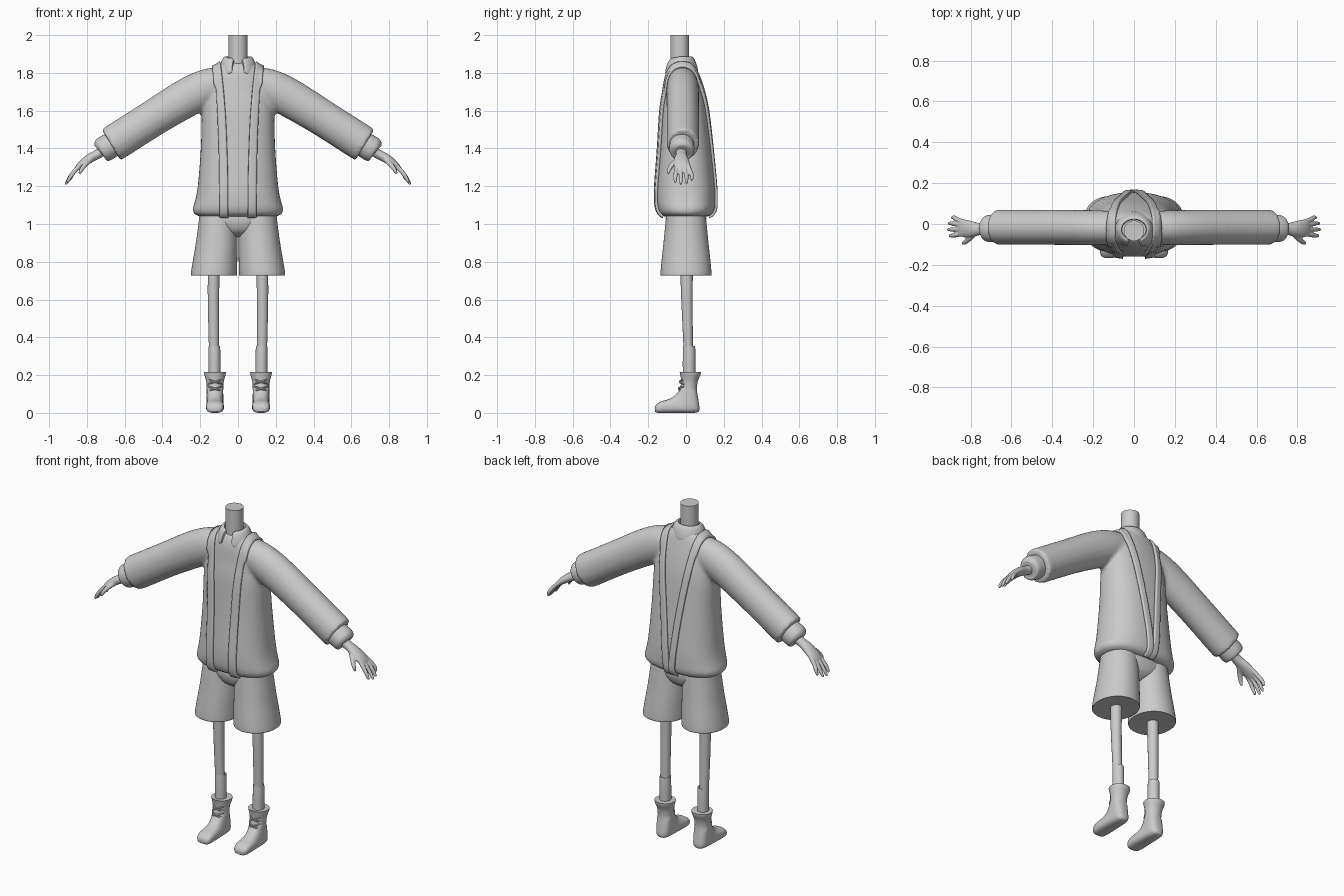
import bpy, bmesh
from math import sin, cos, pi, radians, copysign
from mathutils import Vector

X, Y, Z = Vector((1, 0, 0)), Vector((0, 1, 0)), Vector((0, 0, 1))


def interp(keys, n):
    """Catmull-Rom interpolation of equal-length tuples, n steps per span."""
    pts = [Vector(k) for k in keys]
    out = []
    for i in range(len(pts) - 1):
        a, b, c, d = pts[max(i - 1, 0)], pts[i], pts[i + 1], pts[min(i + 2, len(pts) - 1)]
        for s in range(n):
            t = s / n
            out.append(0.5 * (2 * b + (c - a) * t + (2 * a - 5 * b + 4 * c - d) * t ** 2
                              + (3 * b - a - 3 * c + d) * t ** 3))
    return out + [pts[-1]]


def ring(c, u, v, n=32, e=2.0):
    """Superellipse loop around c spanned by half-axes u and v."""
    p = 2 / e
    f = lambda q: copysign(abs(q) ** p, q)
    return [c + u * f(cos(2 * pi * i / n)) + v * f(sin(2 * pi * i / n)) for i in range(n)]


def loft(bm, rings):
    vs = [[bm.verts.new(p) for p in r] for r in rings]
    n = len(vs[0])
    for a, b in zip(vs, vs[1:]):
        for i in range(n):
            j = (i + 1) % n
            bm.faces.new((a[i], a[j], b[j], b[i]))
    bm.faces.new(vs[0])
    bm.faces.new(vs[-1])


def tube(bm, keys, steps=4, n=32, e=2.0, flat=False):
    """Keys are (x, y, z, radius across, radius in y); flat keeps rings level."""
    ks = interp(keys, steps)
    cs = [Vector(k[:3]) for k in ks]
    rings = []
    for i, k in enumerate(ks):
        t = Z if flat else (cs[min(i + 1, len(cs) - 1)] - cs[max(i - 1, 0)]).normalized()
        side = (Y - t * t.y).normalized()
        rings.append(ring(cs[i], side.cross(t) * k[3], side * k[4], n, e))
    loft(bm, rings)


def finish(name, bm, mirror=True, voxel=0, smooth=0):
    bmesh.ops.recalc_face_normals(bm, faces=bm.faces[:])
    me = bpy.data.meshes.new(name)
    bm.to_mesh(me)
    bm.free()
    ob = bpy.data.objects.new(name, me)
    bpy.context.collection.objects.link(ob)
    bpy.ops.object.select_all(action='DESELECT')
    ob.select_set(True)
    bpy.context.view_layer.objects.active = ob
    bpy.ops.object.shade_smooth_by_angle(angle=radians(40))
    if mirror:
        m = ob.modifiers.new("mirror", 'MIRROR')
        m.use_mirror_merge = False
    if voxel:
        r = ob.modifiers.new("blend", 'REMESH')
        r.mode, r.voxel_size, r.use_smooth_shade = 'VOXEL', voxel, True
        s = ob.modifiers.new("soften", 'SMOOTH')
        s.factor, s.iterations = 0.5, smooth
    return ob


# Sweater: torso blended with the two sleeves
bm = bmesh.new()
tube(bm, [(0, -.02, 1.86, .07, .05), (0, -.02, 1.84, .105, .072), (0, -.02, 1.79, .14, .09),
          (0, -.013, 1.7, .172, .108), (0, -.01, 1.6, .19, .124), (0, -.005, 1.4, .197, .14),
          (0, -.003, 1.2, .213, .156), (0, -.002, 1.12, .228, .157), (0, 0, 1.078, .24, .152),
          (0, 0, 1.052, .23, .138), (0, 0, 1.038, .195, .11)], 5, 56, 2.4, True)
tube(bm, [(.06, -.018, 1.755, .08, .075), (.14, -.018, 1.73, .097, .083), (.21, -.018, 1.70, .103, .086),
          (.3, -.017, 1.652, .102, .086), (.45, -.016, 1.56, .097, .086), (.645, -.016, 1.436, .097, .086),
          (.672, -.016, 1.419, .095, .084)], 5, 40)
sweater = finish("sweater", bm, True, 0.011, 5)

# Knitted cuffs
bm = bmesh.new()
tube(bm, [(.64, -.022, 1.438, .062, .062), (.675, -.022, 1.416, .067, .066), (.712, -.022, 1.394, .067, .066),
          (.727, -.022, 1.385, .058, .057), (.731, -.022, 1.382, .04, .04)], 4)
finish("cuff", bm)

# Hands: palm, four fingers and a thumb
bm = bmesh.new()
tube(bm, [(.70, -.025, 1.395, .027, .031), (.75, -.025, 1.366, .025, .029), (.79, -.025, 1.344, .024, .038),
          (.83, -.022, 1.315, .019, .043), (.855, -.02, 1.292, .012, .038)], 4, 24)
for y0, y1, r in [(-.048, -.057, 0), (-.028, -.027, .008), (-.008, .003, .004), (.01, .031, -.012)]:
    tube(bm, [(.83, y0, 1.315, .012, .012), (.862, (y0 + y1) / 2, 1.283, .012, .0115),
              (.886 + r / 2, y1, 1.252 - r / 2, .011, .0105), (.901 + r, y1, 1.224 - r, .008, .008),
              (.904 + r, y1, 1.217 - r, .004, .004)], 3, 12)
tube(bm, [(.775, -.038, 1.345, .015, .015), (.805, -.07, 1.318, .013, .014), (.829, -.09, 1.287, .011, .011),
          (.84, -.093, 1.265, .006, .006)], 3, 12)
finish("hand", bm, True, 0.0045, 3)

# Neck
bm = bmesh.new()
tube(bm, [(0, -.033, 1.76, .05, .05), (0, -.033, 2, .05, .05)], 1)
finish("neck", bm, False)

# Stand-up collar, open at the front
bm = bmesh.new()
rings = []
for i in range(41):
    a = radians(-90 + 20 + i * 8)
    d = Vector((cos(a), sin(a), 0))
    front = max(0, -d.y)
    c = Vector((.08 * d.x, -.028 + .07 * d.y, 1.846 - .012 * front))
    end = .75 if i in (0, 40) else 1
    rings.append(ring(c, (Z * .042 - d * .014) * end, d * .014 * end, 20, 2.4))
loft(bm, rings)
finish("collar", bm, False)

# Straps: down the front, over the shoulders, meeting in a V at the back
path = interp([(.074, -.12, 1.04, .023), (.076, -.165, 1.09, .023), (.08, -.165, 1.3, .024),
               (.092, -.145, 1.6, .023), (.112, -.11, 1.8, .021), (.12, -.02, 1.87, .02),
               (.106, .065, 1.8, .02), (.078, .115, 1.6, .019), (.05, .14, 1.4, .018),
               (.028, .16, 1.2, .018), (.018, .16, 1.09, .018), (.016, .12, 1.04, .016)], 8)
bm = bmesh.new()
rows = [[bm.verts.new(Vector(p[:3]) + X * p[3] * s) for s in (-1, -.5, 0, .5, 1)] for p in path]
for a, b in zip(rows, rows[1:]):
    for i in range(4):
        bm.faces.new((a[i], a[i + 1], b[i + 1], b[i]))
strap = finish("strap", bm, False)
w = strap.modifiers.new("fit", 'SHRINKWRAP')
w.target, w.wrap_mode, w.offset = sweater, 'ABOVE_SURFACE', 0.006
s = strap.modifiers.new("thickness", 'SOLIDIFY')
s.thickness, s.offset = 0.014, 0
m = strap.modifiers.new("mirror", 'MIRROR')
m.use_mirror_merge = False

# Shorts: flared legs and a hip section
bm = bmesh.new()
tube(bm, [(.104, 0, 1.08, .1, .1), (.106, 0, 1.03, .1, .106), (.113, 0, .9, .11, .119),
          (.122, 0, .8, .118, .13), (.1275, 0, .735, .1225, .135), (.127, 0, .728, .119, .131)], 4, 48, 2.1, True)
finish("shorts_leg", bm)
bm = bmesh.new()
tube(bm, [(0, 0, .93, .05, .04), (0, 0, .96, .11, .085), (0, 0, 1.0, .175, .104),
          (0, 0, 1.04, .203, .107), (0, 0, 1.09, .2, .1)], 4, 48, 2.2, True)
finish("shorts_hip", bm, False)

# Legs and socks
bm = bmesh.new()
tube(bm, [(.128, .003, .78, .031, .034), (.13, .005, .6, .03, .03), (.127, .013, .3, .026, .024)], 4, 24, flat=True)
finish("leg", bm)
bm = bmesh.new()
tube(bm, [(.124, .016, .18, .031, .033), (.125, .016, .34, .031, .033), (.125, .016, .35, .028, .029)], 2, 24, flat=True)
finish("sock", bm)

# Boots: rings fan from the shaft round to the toe (front y,z, back y,z, half width)
bm = bmesh.new()
keys = [(-.034, .216, .079, .216, .058), (-.031, .204, .076, .2, .056), (-.026, .17, .062, .165, .047),
        (-.03, .135, .058, .12, .044), (-.04, .112, .066, .065, .044), (-.056, .096, .07, .012, .044),
        (-.072, .083, .04, .0, .044), (-.1, .07, -.03, .0, .046), (-.135, .06, -.1, .0, .047),
        (-.158, .043, -.148, .0, .04), (-.166, .027, -.163, .006, .024)]
rings = []
for fy, fz, by, bz, hw in interp(keys, 4):
    f, b = Vector((.122, fy, fz)), Vector((.122, by, bz))
    e = 2.1 if fz > .13 else 2.7
    rings.append([Vector((p.x, p.y, max(p.z, 0))) for p in ring((f + b) / 2, (f - b) / 2, X * hw, 32, e)])
loft(bm, rings)
finish("boot", bm)

# Crossed laces
bm = bmesh.new()
for z, y in [(.165, -.03), (.128, -.036)]:
    for s in (-1, 1):
        tube(bm, [(.122 - .037, y + .024, z - .012 * s, .004, .004), (.122 - .018, y + .002, z - .006 * s, .005, .005),
                  (.122, y - .002, z, .005, .005), (.122 + .018, y + .002, z + .006 * s, .005, .005),
                  (.122 + .037, y + .024, z + .012 * s, .004, .004)], 3, 8)
finish("laces", bm)
